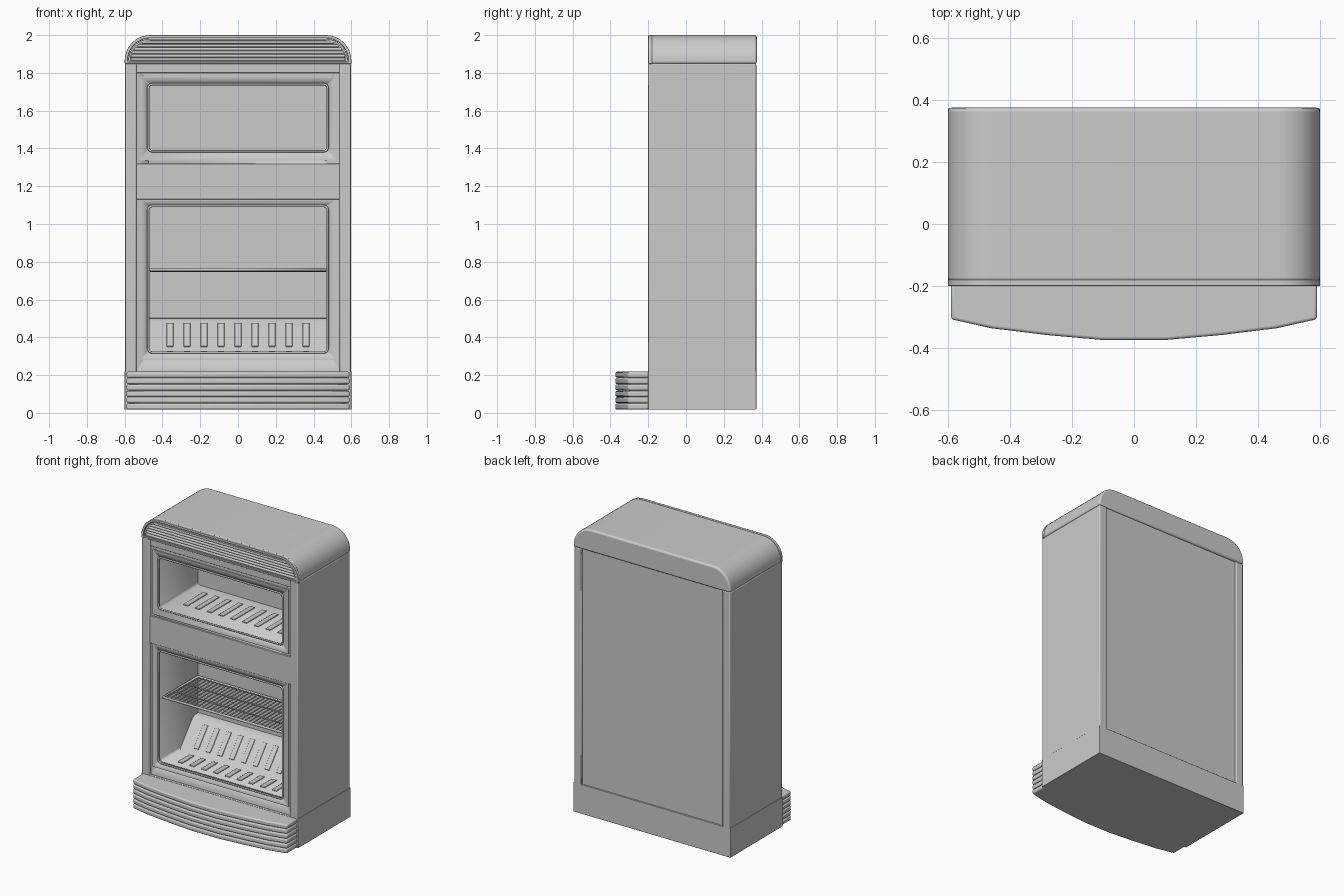
import bpy, bmesh, math
from mathutils import Vector

if "Cube" in bpy.data.objects:
    bpy.data.objects.remove(bpy.data.objects["Cube"])

GREY = (0.6, 0.6, 0.6, 1)
grey = bpy.data.materials.new("neutral grey")
grey.use_nodes = True
grey.diffuse_color = GREY
grey.node_tree.nodes["Principled BSDF"].inputs["Base Color"].default_value = GREY


def finish(name, bm, bevel=0, segments=2):
    bmesh.ops.recalc_face_normals(bm, faces=bm.faces)
    mesh = bpy.data.meshes.new(name)
    bm.to_mesh(mesh)
    bm.free()
    ob = bpy.data.objects.new(name, mesh)
    bpy.context.collection.objects.link(ob)
    mesh.materials.append(grey)
    if bevel:
        mod = ob.modifiers.new("soft edges", "BEVEL")
        mod.width, mod.segments = bevel, segments
        mod.limit_method, mod.angle_limit = "ANGLE", math.radians(40)
    bpy.ops.object.select_all(action="DESELECT")
    ob.select_set(True)
    bpy.context.view_layer.objects.active = ob
    bpy.ops.object.shade_smooth_by_angle(angle=math.radians(35))
    return ob


def prism(name, points, offset, bevel=0, segments=2):
    """Extrude a closed outline along an offset."""
    bm = bmesh.new()
    face = bm.faces.new([bm.verts.new(p) for p in points])
    new = bmesh.ops.extrude_face_region(bm, geom=[face])["geom"]
    bmesh.ops.translate(bm, vec=offset, verts=[v for v in new if isinstance(v, bmesh.types.BMVert)])
    return finish(name, bm, bevel, segments)


def box(name, x, y, z, bevel=0):
    pts = [(x[0], y[0], z[0]), (x[1], y[0], z[0]), (x[1], y[1], z[0]), (x[0], y[1], z[0])]
    return prism(name, pts, (0, 0, z[1] - z[0]), bevel)


def rounded(half, low, high, r, y, steps=5):
    """Rounded rectangle in the xz plane."""
    pts = []
    corners = [(half - r, high - r), (r - half, high - r), (r - half, low + r), (half - r, low + r)]
    for k, (cx, cz) in enumerate(corners):
        for i in range(steps + 1):
            a = math.pi / 2 * (k + i / steps)
            pts.append((cx + r * math.cos(a), y, cz + r * math.sin(a)))
    return pts


def tubes(name, paths, radius, closed=False):
    """Round wires along straight-sided paths."""
    curve = bpy.data.curves.new(name, "CURVE")
    curve.dimensions, curve.bevel_depth, curve.bevel_resolution = "3D", radius, 2
    curve.use_fill_caps = True
    for path in paths:
        spline = curve.splines.new("POLY")
        spline.points.add(len(path) - 1)
        for point, co in zip(spline.points, path):
            point.co = (*co, 1)
        spline.use_cyclic_u = closed
    ob = bpy.data.objects.new(name, curve)
    bpy.context.collection.objects.link(ob)
    curve.materials.append(grey)


def cut(ob, cutter):
    mod = ob.modifiers.new("opening", "BOOLEAN")
    mod.operation, mod.solver, mod.object = "DIFFERENCE", "EXACT", cutter


BACK = 0.24
OPENINGS = {"upper": (1.385, 1.74, 1.335, 1.78), "lower": (0.32, 1.095, 0.28, 1.13)}

# Cabinet core, with raised frames around the two open compartments
core = box("cabinet_core", (-0.545, 0.545), (-0.183, 0.362), (0.21, 1.85))
for name, (low, high, outer_low, outer_high) in OPENINGS.items():
    cutter = prism(name + "_cutter", rounded(0.475, low, high, 0.02, -0.3), (0, BACK + 0.3, 0))
    cutter.hide_render = True
    cutter.hide_viewport = True
    cutter.display_type = "WIRE"
    cut(core, cutter)
    frame = box(name + "_frame", (-0.52, 0.52), (-0.19, -0.17), (outer_low, outer_high))
    cut(frame, cutter)
    tubes(name + "_opening_bead", [rounded(0.475, low, high, 0.022, -0.19)], 0.006, True)

# Side panels and cross bands
for side, s in (("left", 1), ("right", -1)):
    box(side + "_side_panel", sorted((s * 0.538, s * 0.597)), (-0.2, 0.372), (0.21, 1.85), 0.006)
box("middle_band", (-0.54, 0.54), (-0.192, -0.17), (1.13, 1.32), 0.003)
box("top_band", (-0.54, 0.54), (-0.19, -0.17), (1.8, 1.85), 0.003)

# Rounded cap: a dome outline with raised rim and horizontal ridges
CAP_LOW = 1.848


def dome(inset, y):
    r, half, top = 0.135 - inset, 0.6 - inset, 2.0 - inset
    arc = [(half - r + r * math.cos(a), y, top - r + r * math.sin(a))
           for a in [math.pi / 2 * i / 10 for i in range(11)]]
    left = [(-x, yy, z) for x, yy, z in reversed(arc)]
    return [(half, y, CAP_LOW + inset * 0.6)] + arc + left + [(-half, y, CAP_LOW + inset * 0.6)]


prism("cap", dome(0, -0.186), (0, 0.561, 0), 0.012, 3)
for name, outer, inner, front in (("cap_rim", 0, 0.016, -0.2), ("cap_inner_rim", 0.02, 0.03, -0.195)):
    bm = bmesh.new()
    loops = [[bm.verts.new(p) for p in dome(inset, y)]
             for inset, y in ((outer, -0.18), (outer, front), (inner, front), (inner, -0.18))]
    n = len(loops[0])
    for a, b in zip(loops, loops[1:] + loops[:1]):
        for i in range(n):
            bm.faces.new((a[i], a[(i + 1) % n], b[(i + 1) % n], b[i]))
    finish(name, bm, 0.002)

ridges = []
for i in range(6):
    z = 1.872 + i * 0.018
    rise = max(0, z - 1.865)
    half = 0.465 + math.sqrt(max(0, 0.107 ** 2 - rise ** 2)) - 0.004
    ridges.append([(-half, -0.188, z), (half, -0.188, z)])
tubes("cap_ridges", ridges, 0.0085)

# Plinth with a bowed, ridged front
box("plinth", (-0.6, 0.6), (-0.2, 0.372), (0.018, 0.22), 0.002)


def bow(inset, z):
    xs = (0.59, 0.46, 0.28, 0.1)
    ys = (-0.307, -0.336, -0.358, -0.374)
    half = [(x - (inset if i == 0 else 0), y + inset, z) for i, (x, y) in enumerate(zip(xs, ys))]
    return [(0.59 - inset, -0.19, z)] + half + [(-x, y, z) for x, y, z in reversed(half)] + [(inset - 0.59, -0.19, z)]


prism("bowed_core", bow(0.013, 0.02), (0, 0, 0.196))
PITCH = 0.0337
for i in range(6):
    prism(f"bowed_ridge_{i + 1}", bow(0, 0.018 + i * PITCH), (0, 0, PITCH - 0.002), 0.009, 3)

# Sloped liner at the back of the lower compartment
slope = [(0.03, 0.315), (0.045, 0.33), (0.175, 0.485), (0.195, 0.5), (BACK + 0.01, 0.503), (BACK + 0.01, 0.315)]
prism("sloped_liner", [(-0.472, y, z) for y, z in slope], (0.944, 0, 0))


# Raised slats on the compartment floors and on the slope
def slats(name, start, end, width=0.036):
    start, end = Vector(start), Vector(end)
    along = end - start
    normal = Vector((0, -along.z, along.y)).normalized() * 0.007
    for i in range(9):
        x = (i - 4) * 0.09
        pts = [(x - width / 2, *start), (x + width / 2, *start), (x + width / 2, *end), (x - width / 2, *end)]
        prism(f"{name}_{i + 1}", pts, normal, 0.003)


def slat_row(name, y0, z0, y1, z1):
    along = Vector((0, y1 - y0, z1 - z0))
    normal = Vector((0, -along.z, along.y)).normalized() * 0.007
    for i in range(9):
        x = (i - 4) * 0.09
        pts = [(x - 0.018, y0, z0), (x + 0.018, y0, z0), (x + 0.018, y1, z1), (x - 0.018, y1, z1)]
        prism(f"{name}_{i + 1}", pts, normal, 0.003)


slat_row("upper_floor_slat", -0.06, 1.385, 0.16, 1.385)
slat_row("lower_floor_slat", -0.12, 0.32, 0.01, 0.32)
slat_row("slope_slat", 0.06, 0.348, 0.165, 0.473)

# Wire shelf
SHELF = 0.758
front, rear = -0.15, 0.225
tubes("shelf_frame", [[(-0.465, front, SHELF), (0.465, front, SHELF), (0.465, rear, SHELF), (-0.465, rear, SHELF)]], 0.009, True)
tubes("shelf_wires", [[(x * 0.03, front, SHELF), (x * 0.03, rear, SHELF)] for x in range(-15, 16)], 0.004)
tubes("shelf_crossbars", [[(-0.465, y, SHELF - 0.006), (0.465, y, SHELF - 0.006)] for y in (-0.03, 0.1)], 0.005)
